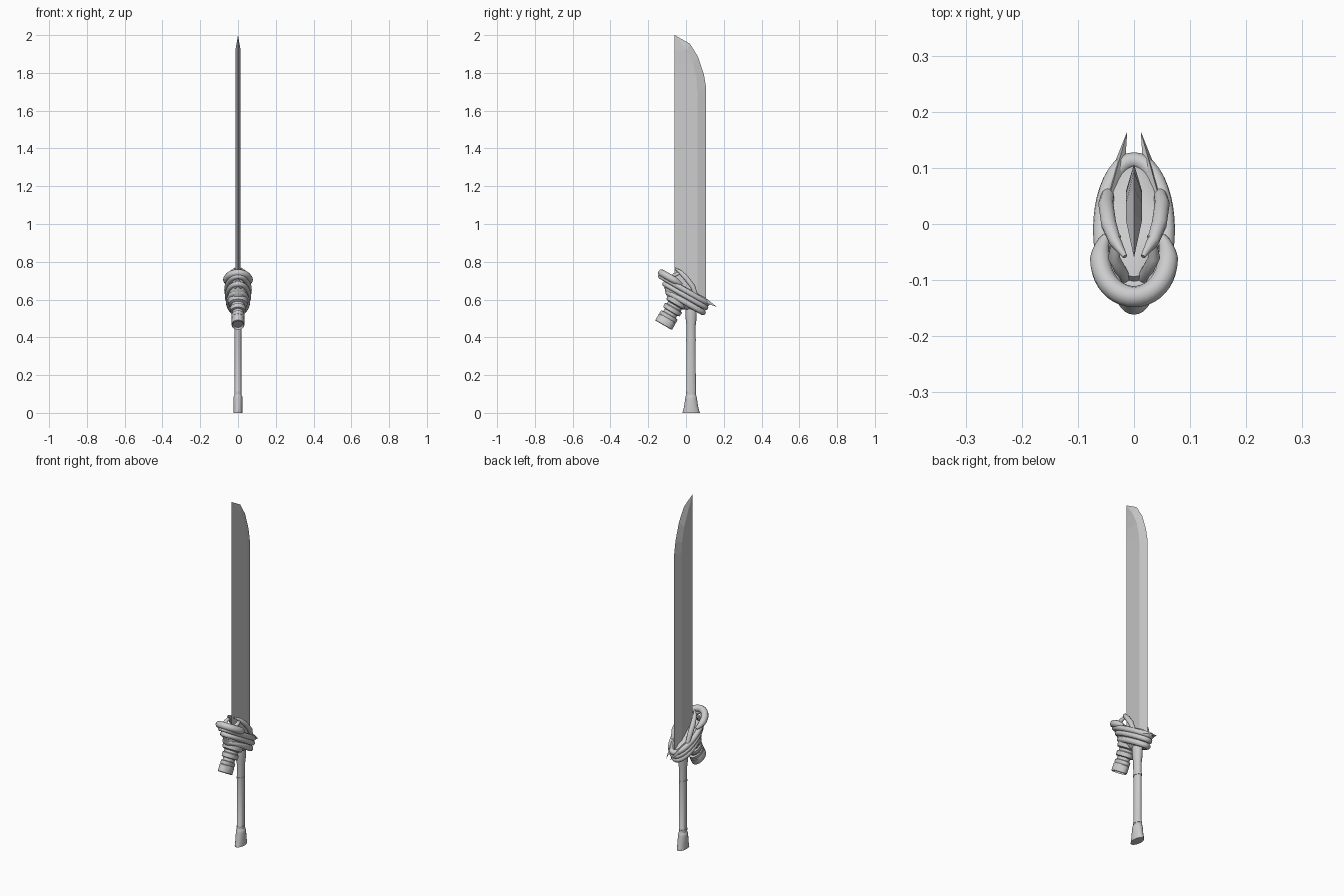
import bpy, bmesh, math
from mathutils import Vector

if "Cube" in bpy.data.objects:
    bpy.data.objects.remove(bpy.data.objects["Cube"])

TILT = math.radians(30)          # guard and exhaust lean
U = Vector((0, math.cos(TILT), -math.sin(TILT)))   # along the guard
W = Vector((0, math.sin(TILT), math.cos(TILT)))    # guard axis, upward


def make(name, verts, faces, smooth=False):
    me = bpy.data.meshes.new(name)
    me.from_pydata([tuple(v) for v in verts], [], faces)
    bm = bmesh.new()
    bm.from_mesh(me)
    bmesh.ops.recalc_face_normals(bm, faces=bm.faces)
    bm.to_mesh(me)
    bm.free()
    ob = bpy.data.objects.new(name, me)
    bpy.context.collection.objects.link(ob)
    if smooth:
        bpy.ops.object.select_all(action='DESELECT')
        ob.select_set(True)
        bpy.context.view_layer.objects.active = ob
        bpy.ops.object.shade_smooth_by_angle(angle=math.radians(35))
    return ob


def loft(name, origin, u, w, profile, n=24):
    """Elliptical lathe: profile rows are (height, x radius, u radius)."""
    verts, faces = [], []
    for s, rx, ru in profile:
        for i in range(n):
            a = 2 * math.pi * i / n
            verts.append(origin + w * s + u * (ru * math.sin(a)) + Vector((rx * math.cos(a), 0, 0)))
    for k in range(len(profile) - 1):
        for i in range(n):
            j = (i + 1) % n
            faces.append((k * n + i, k * n + j, (k + 1) * n + j, (k + 1) * n + i))
    faces.append(tuple(range(n)))
    faces.append(tuple(range((len(profile) - 1) * n, len(profile) * n)))
    return make(name, verts, faces, True)


def tube(name, pts, r, radii=None, cyclic=False):
    cu = bpy.data.curves.new(name, 'CURVE')
    cu.dimensions = '3D'
    cu.bevel_depth = r
    cu.bevel_resolution = 3
    cu.use_fill_caps = True
    sp = cu.splines.new('POLY')
    sp.points.add(len(pts) - 1)
    for i, p in enumerate(pts):
        sp.points[i].co = (*p, 1)
        sp.points[i].radius = radii[i] if radii else 1
    sp.use_cyclic_u = cyclic
    sp.use_smooth = True
    ob = bpy.data.objects.new(name, cu)
    bpy.context.collection.objects.link(ob)
    bpy.ops.object.select_all(action='DESELECT')
    ob.select_set(True)
    bpy.context.view_layer.objects.active = ob
    bpy.ops.object.convert(target='MESH')


def ring(name, y, z, rx, ru, r, n=40):
    c = Vector((0, y, z))
    pts = [c + U * (ru * math.sin(t)) + Vector((rx * math.cos(t), 0, 0))
           for t in (2 * math.pi * i / n for i in range(n))]
    tube(name, pts, r, cyclic=True)


# Blade: diamond section with a curved cutting edge and clipped tip
edge = [(.107, .58), (.107, 1.72), (.095, 1.79), (.064, 1.885), (.02, 1.955)]
ridge = [(.06, .58), (.06, 1.70), (.056, 1.77), (.038, 1.85), (.005, 1.92)]
back = [.58, 1.70, 1.77, 1.85, 1.92]
bv, bf = [], []
for (ye, ze), (yr, zr), zb in zip(edge, ridge, back):
    bv += [(0, -.06, zb), (.014, yr, zr), (0, ye, ze), (-.014, yr, zr)]
for k in range(len(edge) - 1):
    for i in range(4):
        j = (i + 1) % 4
        bf.append((4 * k + i, 4 * k + j, 4 * k + 4 + j, 4 * k + 4 + i))
tip, last = len(bv), len(bv) - 4
bv.append((0, -.06, 2.0))
bf += [(last + i, last + (i + 1) % 4, tip) for i in range(4)] + [(0, 1, 2, 3)]
make("blade", bv, bf)

# Grip with flared pommel and collar under the guard
Y, Z = Vector((0, 1, 0)), Vector((0, 0, 1))
loft("grip", Vector((0, .027, 0)), Y, Z,
     [(0, .024, .046), (.03, .024, .038), (.075, .024, .031), (.09, .022, .028),
      (.095, .018, .025), (.39, .018, .024), (.46, .02, .024), (.5, .024, .029),
      (.54, .025, .03), (.62, .02, .025)], 16)
for i, h in enumerate((.1, .38)):
    loft("grip_band_%d" % i, Vector((0, .027, h)), Y, Z,
         [(0, .0195, .0265), (.012, .0195, .0265)], 16)

# Stepped exhaust pipe hanging from the guard
loft("exhaust", Vector((0, -.119, .464)), U, W,
     [(0.012, .024, .038), (.012, .028, .044), (0, .031, .048), (.003, .034, .051), (.04, .034, .051),
      (.043, .032, .048), (.048, .034, .051), (.062, .034, .05), (.065, .03, .038),
      (.08, .03, .038), (.083, .04, .05), (.105, .042, .052), (.11, .036, .042),
      (.122, .036, .042), (.128, .05, .056), (.15, .054, .06), (.2, .05, .08)])

# Guard core filling the rings
loft("guard_core", Vector((0, -.012, .615)), U, W,
     [(-.055, .022, .05), (-.035, .045, .09), (0, .056, .12), (.035, .058, .115),
      (.05, .045, .08)])

# Stacked oval guard rings
ring("guard_ring_lower", -.002, .585, .048, .105, .016)
ring("guard_ring_middle", -.004, .62, .056, .125, .014)
ring("guard_ring_upper", -.01, .652, .058, .142, .015)

# Open horseshoe collar at the front top
pts = []
c = Vector((0, -.062, .702))
for i in range(29):
    t = math.radians(-215 + 250 * i / 28)
    pts.append(c + U * (.078 * math.sin(t)) + Vector((.06 * math.cos(t), 0, 0)))
taper = [min(1, .45 + .14 * min(i, 28 - i)) for i in range(29)]
tube("front_collar", pts, .019, taper)

for side, sx in (("left", -1), ("right", 1)):
    # Horns hugging the blade
    horn = [(.046, .055, .615), (.05, .035, .67), (.045, .0, .715), (.034, -.03, .745), (.016, -.058, .765)]
    tube("horn_" + side, [(sx * x, y, z) for x, y, z in horn], .014, [.8, 1, 1, .8, .3])
    # Strap from the horn down to the collar
    strap = [(.03, -.02, .745), (.036, -.06, .73), (.02, -.09, .7), (.01, -.11, .66)]
    tube("strap_" + side, [(sx * x, y, z) for x, y, z in strap], .011, [.6, 1, 1, .7])
    # Flat rear spike
    a = [(.052, .02, .655), (.056, .03, .615), (.034, .04, .63),
         (.03, .1, .612), (.036, .105, .582), (.016, .105, .592), (.012, .165, .56)]
    make("rear_spike_" + side, [(sx * x, y, z) for x, y, z in a],
         [(0, 1, 2), (0, 1, 4, 3), (1, 2, 5, 4), (2, 0, 3, 5), (3, 4, 6), (4, 5, 6), (5, 3, 6)])
